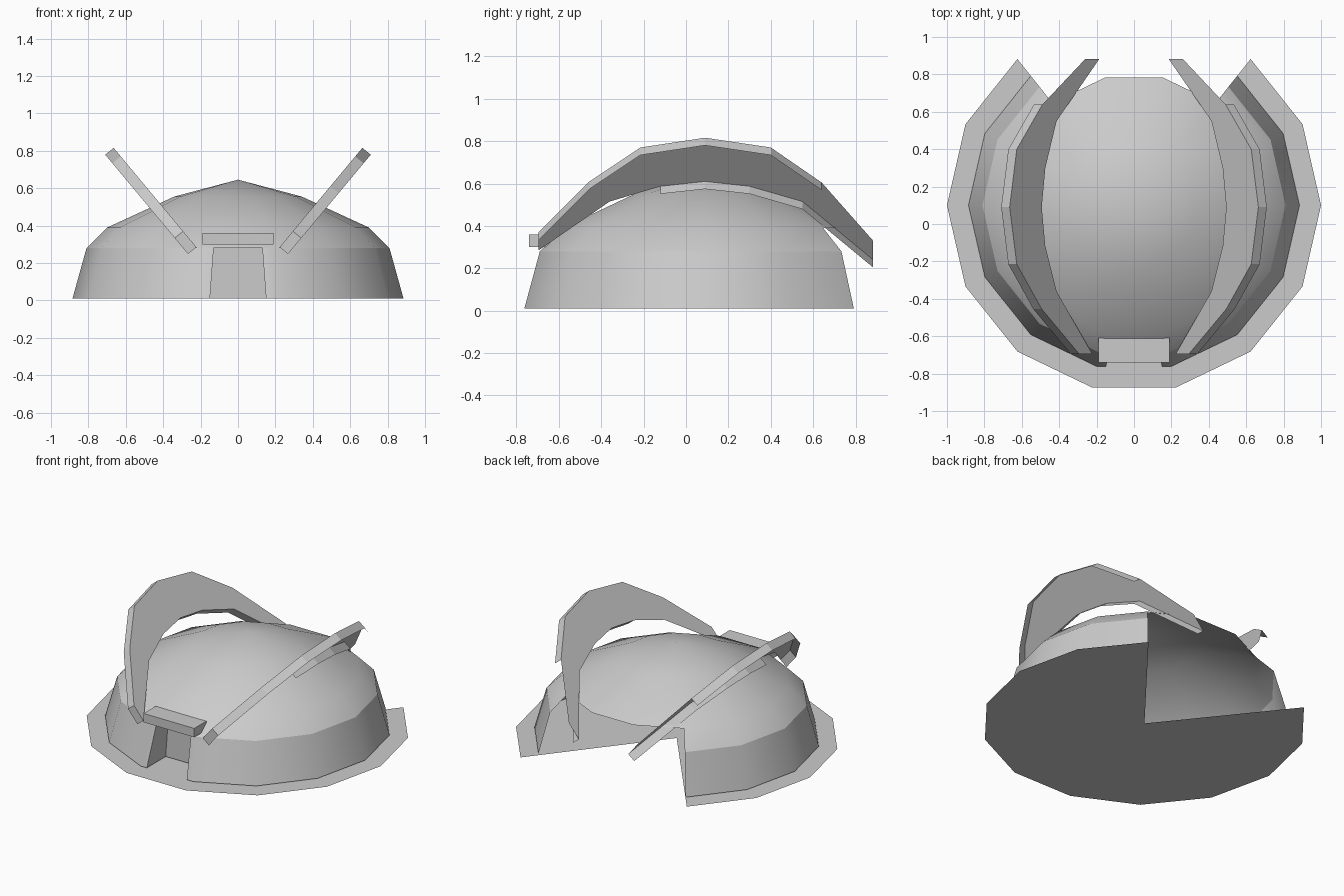
import bpy
import bmesh
import math
from mathutils import Vector

SIDES = 14
CENTRE_Y = 0.1
NOTCH = (2, 3, 4)      # open segments at the back
FRONT = 10             # segment holding the doorway

cube = bpy.data.objects.get("Cube")
if cube:
    bpy.data.objects.remove(cube, do_unlink=True)

grey = bpy.data.materials.new("light_grey")
grey.use_nodes = True
colour = (0.6, 0.6, 0.6, 1)
grey.diffuse_color = colour
grey.node_tree.nodes["Principled BSDF"].inputs["Base Color"].default_value = colour


def make_object(name, faces, smooth=False):
    """Build one object from a list of faces given as corner points."""
    bm = bmesh.new()
    for corners in faces:
        bm.faces.new([bm.verts.new(c) for c in corners])
    bmesh.ops.remove_doubles(bm, verts=bm.verts, dist=0.0005)
    mesh = bpy.data.meshes.new(name)
    bm.to_mesh(mesh)
    bm.free()
    mesh.materials.append(grey)
    obj = bpy.data.objects.new(name, mesh)
    bpy.context.collection.objects.link(obj)
    if smooth:
        bpy.ops.object.select_all(action='DESELECT')
        obj.select_set(True)
        bpy.context.view_layer.objects.active = obj
        bpy.ops.object.shade_smooth_by_angle(angle=math.radians(35))
    return obj


def rim(k, radius, z):
    a = math.tau * k / SIDES
    return Vector((radius * math.cos(a), CENTRE_Y + radius * math.sin(a), z))


def band(k, low, high):
    return [rim(k, *low), rim(k + 1, *low), rim(k + 1, *high), rim(k, *high)]


# Flat ground plate with a wedge cut out at the back
outline = [rim(k, 1, 0) for k in range(5, SIDES + 3)]
make_object("base_plate", [outline + [Vector((0, CENTRE_Y, 0))]])

# Dome profile: radius and height of each ring
foot, shoulder, eave, crown = (0.885, 0.01), (0.81, 0.28), (0.7, 0.39), (0.34, 0.556)
apex = Vector((0, CENTRE_Y, 0.646))

# Lower wall, open at the back, with a doorway in the front segment
wall = []
for k in range(SIDES):
    if k in NOTCH:
        continue
    a, b, c, d = band(k, foot, shoulder)
    if k == FRONT:
        door_low, door_high = 0.15, 0.13
        for side in (-1, 1):
            low, high = (a, d) if side < 0 else (b, c)
            strip = [low, Vector((side * door_low, low.y, low.z)),
                     Vector((side * door_high, high.y, high.z)), high]
            wall.append(strip if side < 0 else strip[::-1])
    else:
        wall.append([a, b, c, d])
make_object("dome_wall", wall, smooth=True)

# Upper roof: sloped shoulder, then the full crown
roof = [band(k, shoulder, eave) for k in range(SIDES) if k not in NOTCH]
for k in range(SIDES):
    roof.append(band(k, eave, crown))
    roof.append([rim(k, *crown), rim(k + 1, *crown), apex])
make_object("dome_roof", roof, smooth=True)

# Recessed doorway: side walls, ceiling and back panel
y_low, y_high, y_back = rim(FRONT, *foot).y, rim(FRONT, *shoulder).y, -0.56


def jamb(side):
    return [Vector((side * 0.15, y_low, 0.01)), Vector((side * 0.15, y_back, 0.01)),
            Vector((side * 0.13, y_back, 0.28)), Vector((side * 0.13, y_high, 0.28))]


left, right = jamb(1), jamb(-1)
make_object("doorway", [left, right[::-1],
                        [left[3], left[2], right[2], right[3]],
                        [right[1], left[1], left[2], right[2]]])

# Visor slab above the door
bpy.ops.mesh.primitive_cube_add(size=1, location=(0, -0.675, 0.33))
visor = bpy.context.object
visor.name = "door_visor"
visor.scale = (0.38, 0.13, 0.06)
visor.data.materials.append(grey)

# Leaning arched arms: y and z along the upper and lower edges
UPPER = [(-0.695, 0.37), (-0.455, 0.61), (-0.215, 0.77), (0.09, 0.816),
         (0.4, 0.77), (0.64, 0.605), (0.883, 0.33)]
LOWER = [(-0.695, 0.285), (-0.36, 0.515), (-0.12, 0.587), (0.09, 0.61),
         (0.3, 0.587), (0.55, 0.515), (0.883, 0.24)]


def arm(name, side):
    def inner(p):
        return Vector((side * (0.665 - (0.816 - p[1]) / 1.2), p[0], p[1]))
    depth = Vector((side * 0.045, 0, -0.036))
    top = [inner(p) for p in UPPER]
    low = [inner(p) for p in LOWER]
    faces = [[low[0], top[0], top[0] + depth, low[0] + depth]]       # front cap
    for i in range(len(top) - 1):
        faces.append([low[i], low[i + 1], top[i + 1], top[i]])       # inner face
        if i < 5:
            faces.append([top[i], top[i + 1], top[i + 1] + depth, top[i] + depth])
        if i >= 2:
            faces.append([low[i + 1], low[i], low[i] + depth, low[i + 1] + depth])
    if side < 0:
        faces = [f[::-1] for f in faces]
    make_object(name, faces)


arm("left_arm", 1)
arm("right_arm", -1)
